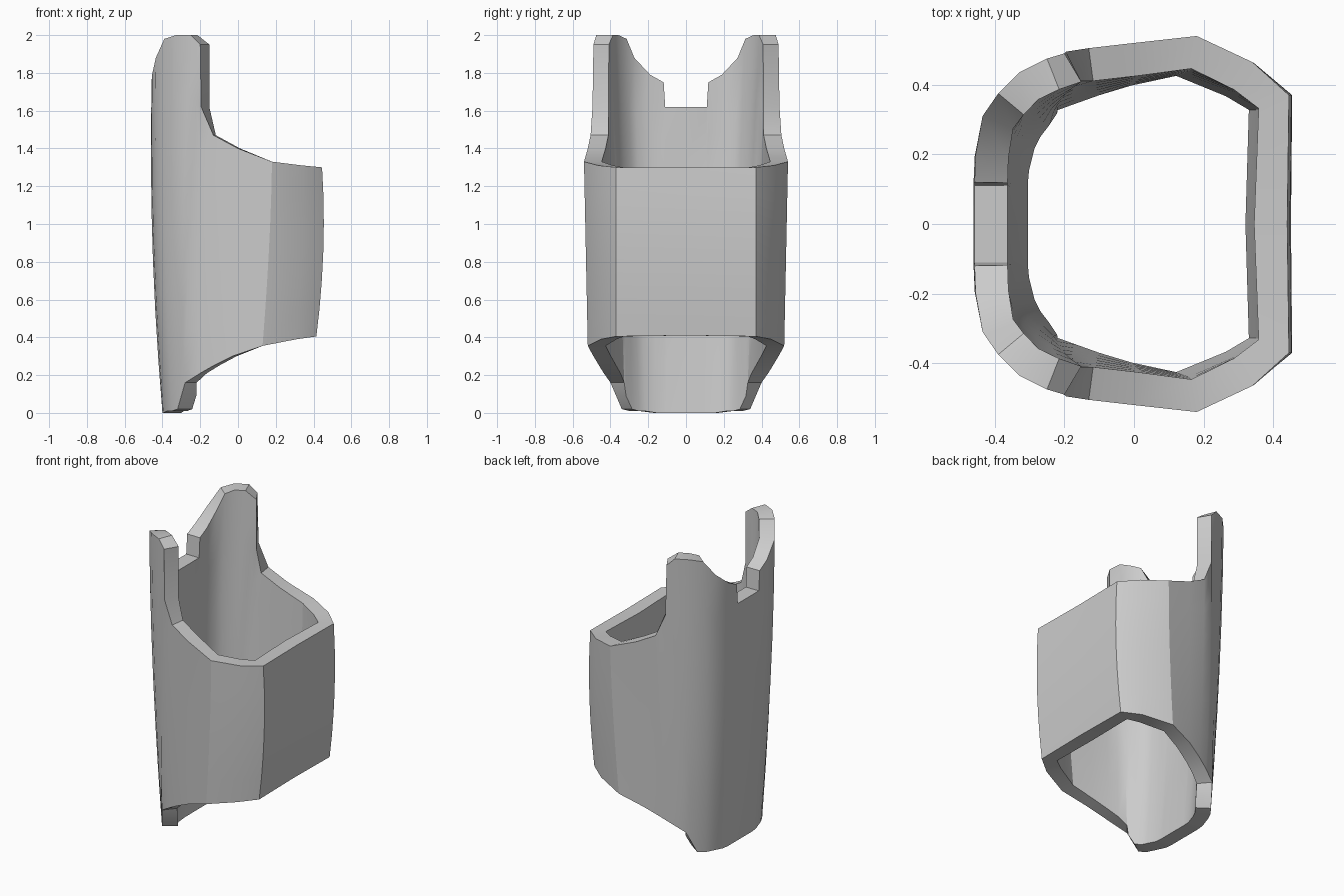
import bpy, bmesh, math
from mathutils import Vector

cube = bpy.data.objects.get("Cube")
if cube:
    bpy.data.objects.remove(cube, do_unlink=True)

WALL = 0.095
ROWS = 6

# Rim outlines for one half, from the low front round to the notched back
top_rim = [
    (.44, 0, 1.3), (.445, .37, 1.3), (.34, .465, 1.31), (.18, .54, 1.33),
    (0, .52, 1.4), (-.13, .505, 1.47), (-.195, .495, 1.62), (-.2, .49, 1.95),
    (-.25, .475, 2), (-.33, .435, 2), (-.39, .375, 1.98), (-.435, .31, 1.88),
    (-.455, .2, 1.79), (-.458, .12, 1.75), (-.458, .11, 1.62), (-.458, 0, 1.62),
]
bottom_rim = [
    (.415, 0, .41), (.415, .37, .405), (.31, .45, .39), (.13, .52, .355),
    (-.03, .49, .3), (-.13, .46, .25), (-.2, .435, .21), (-.28, .4, .16),
    (-.3, .37, .09), (-.32, .34, .02), (-.35, .3, .01), (-.375, .25, .01),
    (-.395, .17, 0), (-.4, .12, 0), (-.4, .1, 0), (-.4, 0, 0),
]


def full_loop(half):
    """Mirror a half outline across y into a closed loop."""
    pts = [Vector(p) for p in half]
    return pts + [Vector((p.x, -p.y, p.z)) for p in reversed(pts[1:-1])]


def outward(loop):
    """Horizontal outward direction at every point of a loop."""
    n = len(loop)
    dirs = []
    for i in range(n):
        a = (loop[i] - loop[i - 1]).to_2d().normalized()
        b = (loop[(i + 1) % n] - loop[i]).to_2d().normalized()
        t = (a + b).normalized()
        dirs.append(Vector((t.y, -t.x, 0)))
    return dirs


# Rows of the outer and inner skin, with a slight belly at front and back
top, bottom = full_loop(top_rim), full_loop(bottom_rim)
bm = bmesh.new()
outer, inner = [], []
for r in range(ROWS + 1):
    t = r / ROWS
    loop = [b.lerp(a, t) for a, b in zip(top, bottom)]
    belly = 0.1 * t * (1 - t)
    loop = [p + Vector((p.x * 2 * belly, 0, 0)) for p in loop]
    dirs = outward(loop)
    outer.append([bm.verts.new(p) for p in loop])
    inner.append([bm.verts.new(p - d * WALL) for p, d in zip(loop, dirs)])


def bridge(low, high):
    n = len(low)
    for i in range(n):
        j = (i + 1) % n
        bm.faces.new((low[i], low[j], high[j], high[i]))


for r in range(ROWS):
    bridge(outer[r], outer[r + 1])
    bridge(inner[r + 1], inner[r])
bridge(outer[-1], inner[-1])
bridge(inner[0], outer[0])
bmesh.ops.recalc_face_normals(bm, faces=bm.faces)

mesh = bpy.data.meshes.new("cuff_shell")
bm.to_mesh(mesh)
bm.free()

# Plain grey finish
grey = bpy.data.materials.new("plain_grey")
grey.use_nodes = True
colour = (0.6, 0.6, 0.6, 1)
grey.diffuse_color = colour
grey.node_tree.nodes["Principled BSDF"].inputs["Base Color"].default_value = colour
mesh.materials.append(grey)

shell = bpy.data.objects.new("cuff_shell", mesh)
bpy.context.collection.objects.link(shell)
bpy.context.view_layer.objects.active = shell
shell.select_set(True)
bpy.ops.object.shade_smooth_by_angle(angle=math.radians(30))
